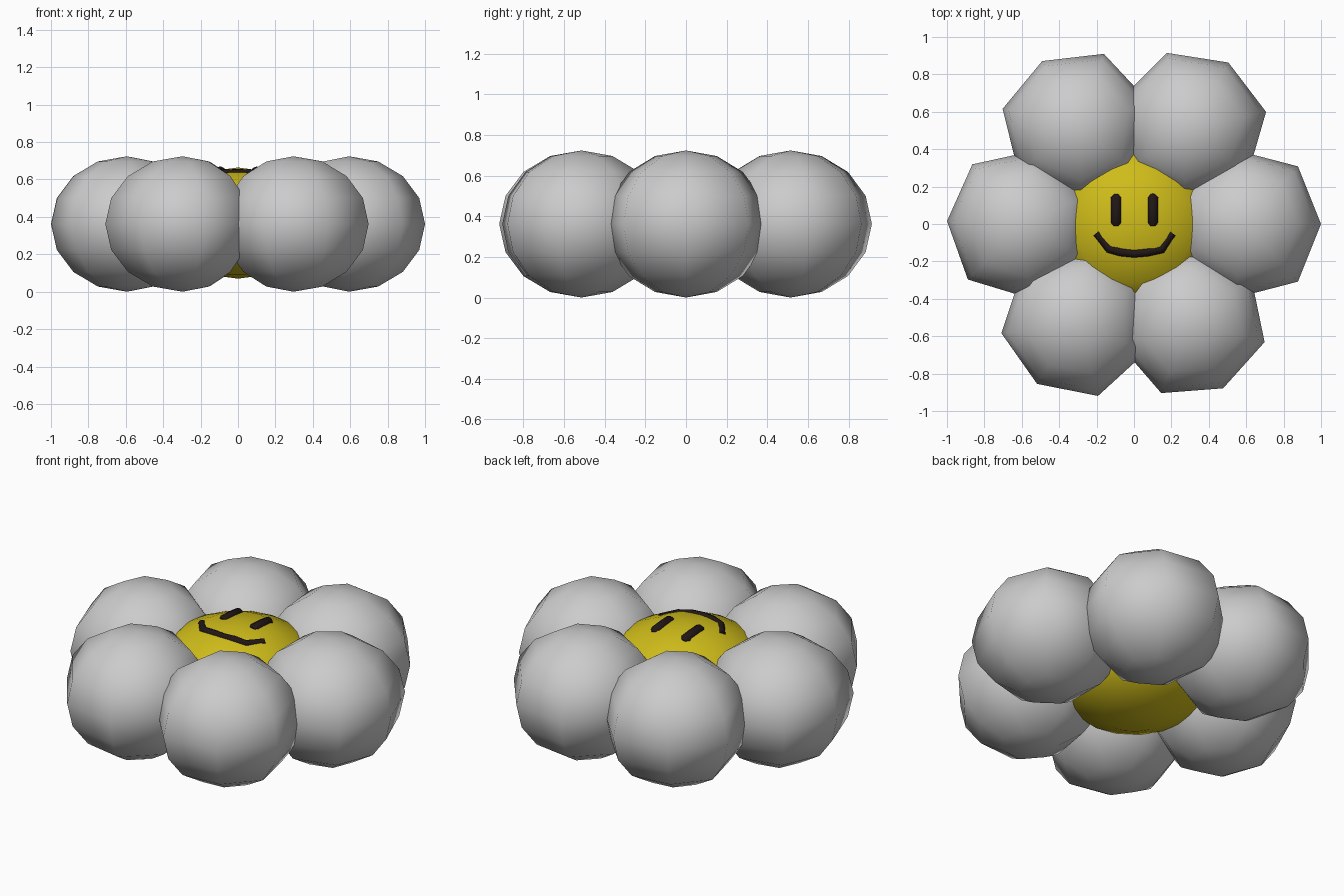
import bpy, bmesh
from math import sin, cos, pi, radians, hypot

if "Cube" in bpy.data.objects:
    bpy.data.objects.remove(bpy.data.objects["Cube"])


def material(name, rgb):
    m = bpy.data.materials.new(name)
    m.diffuse_color = (*rgb, 1)
    m.use_nodes = True
    m.node_tree.nodes["Principled BSDF"].inputs["Base Color"].default_value = m.diffuse_color
    return m


def ball(name, outline, rz, rings=8, mat=None):
    """Low-poly ball: outline = (angle, radius) pairs of the equator."""
    bm = bmesh.new()
    top = bm.verts.new((0, 0, rz))
    low = bm.verts.new((0, 0, -rz))
    rows = []
    for i in range(1, rings):
        t = pi * i / rings
        rows.append([bm.verts.new((r * cos(radians(a)) * sin(t),
                                   r * sin(radians(a)) * sin(t),
                                   rz * cos(t))) for a, r in outline])
    n = len(outline)
    for j in range(n):
        k = (j + 1) % n
        bm.faces.new((top, rows[0][j], rows[0][k]))
        bm.faces.new((low, rows[-1][k], rows[-1][j]))
        for a, b in zip(rows, rows[1:]):
            bm.faces.new((a[j], b[j], b[k], a[k]))
    for f in bm.faces:
        f.smooth = True
    me = bpy.data.meshes.new(name)
    bm.to_mesh(me)
    bm.free()
    ob = bpy.data.objects.new(name, me)
    bpy.context.collection.objects.link(ob)
    if mat:
        me.materials.append(mat)
    return ob


yellow = material("yellow", (0.62, 0.5, 0.01))
black = material("black", (0.015, 0.008, 0.008))

# six petals around the centre, each with a seven-sided equator
half = [(47.5, 0.418), (98, 0.40), (154, 0.40)]
outline = [(0, 0.406)] + half + [(360 - a, r) for a, r in reversed(half)]
for i in range(6):
    p = ball(f"petal_{i + 1}", outline, 0.362)
    a = radians(60 * i)
    p.location = (0.594 * cos(a), 0.594 * sin(a), 0.362)
    p.rotation_euler.z = a - radians(0.75 * i)

# yellow centre
CR, CZ, CH = 0.45, 0.367, 0.297
c = ball("flower_centre", [(22.5 * j, CR) for j in range(16)], CH, 8, yellow)
c.location.z = CZ


def surface_z(x, y):
    """Height of the faceted centre above (x, y)."""
    d = hypot(x, y)
    for i in range(4):
        t0, t1 = pi * i / 8, pi * (i + 1) / 8
        r0, r1 = CR * sin(t0), CR * sin(t1)
        if d <= r1:
            f = (d - r0) / (r1 - r0)
            return CZ + CH * (cos(t0) * (1 - f) + cos(t1) * f)
    return CZ


def stroke(name, pts, width):
    """Raised band over the centre; pts = (x, y, relative width)."""
    cu = bpy.data.curves.new(name, 'CURVE')
    cu.dimensions = '3D'
    cu.bevel_depth = width
    cu.bevel_resolution = 2
    cu.use_fill_caps = True
    s = cu.splines.new('POLY')
    s.points.add(len(pts) - 1)
    for q, (x, y, r) in zip(s.points, pts):
        q.co = (x, y, surface_z(x, y) - 0.012, 1)
        q.radius = r
    cu.materials.append(black)
    ob = bpy.data.objects.new(name, cu)
    bpy.context.collection.objects.link(ob)


# face: two eyes and a smile
for name, x in (("left_eye", -0.095), ("right_eye", 0.1)):
    stroke(name, [(x, -0.01, 0.6), (x, 0.005, 1), (x, 0.07, 1),
                  (x, 0.14, 1), (x, 0.157, 0.5)], 0.031)
stroke("smile", [(-0.2, -0.05, 0.9), (-0.133, -0.132, 1), (-0.07, -0.15, 1),
                 (0, -0.158, 1), (0.07, -0.151, 1), (0.147, -0.135, 1),
                 (0.205, -0.05, 0.9)], 0.024)
